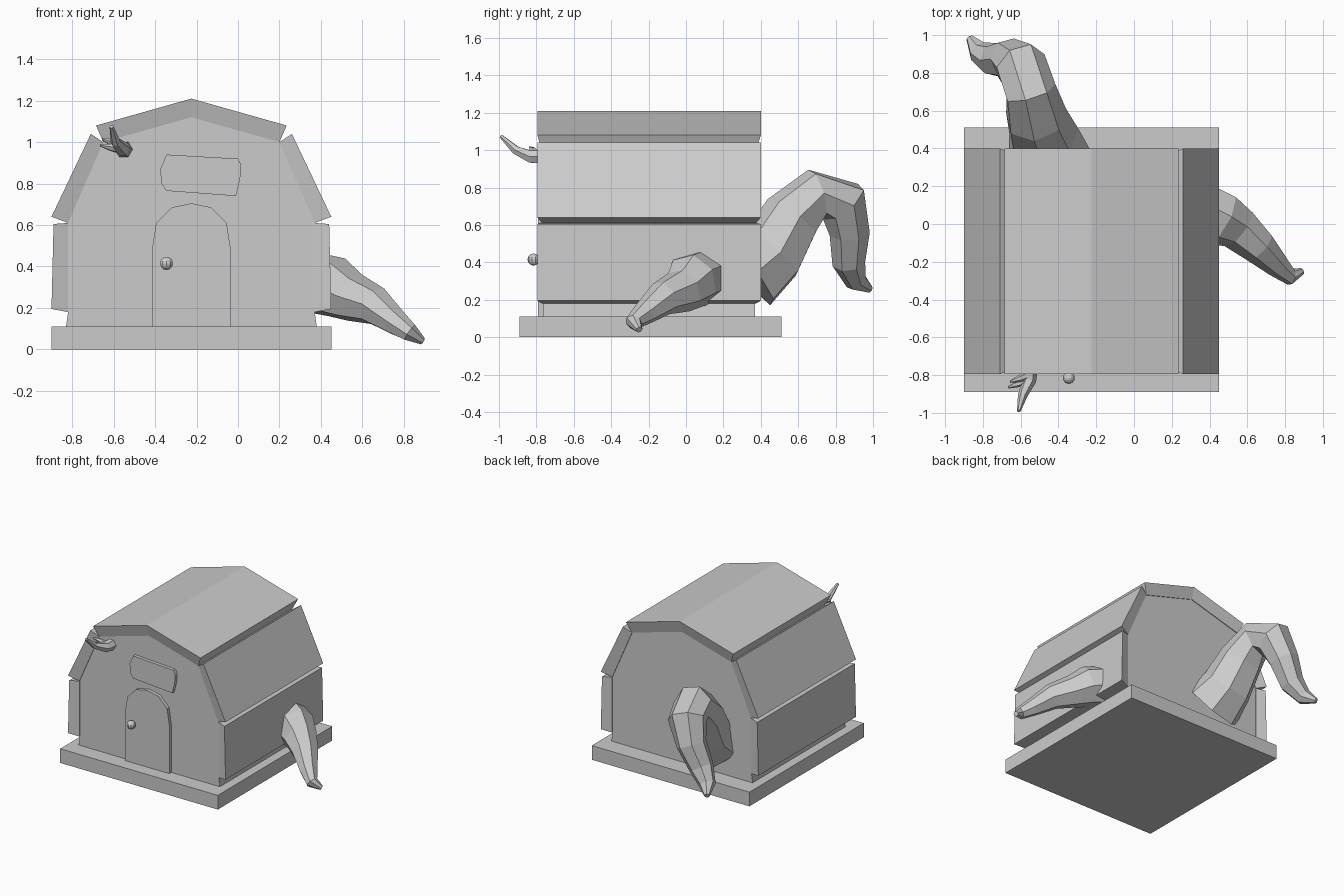
import bpy
import bmesh
import math
from mathutils import Vector

cube = bpy.data.objects.get("Cube")
if cube:
    bpy.data.objects.remove(cube, do_unlink=True)

grey = bpy.data.materials.new("plain grey")
grey.use_nodes = True
grey.diffuse_color = (0.6, 0.6, 0.6, 1)
grey.node_tree.nodes["Principled BSDF"].inputs["Base Color"].default_value = grey.diffuse_color

CX = -0.225  # middle of the house


def finish(name, bm):
    bmesh.ops.recalc_face_normals(bm, faces=bm.faces)
    mesh = bpy.data.meshes.new(name)
    bm.to_mesh(mesh)
    bm.free()
    mesh.materials.append(grey)
    obj = bpy.data.objects.new(name, mesh)
    bpy.context.collection.objects.link(obj)
    return obj


def prism(name, points, front, back):
    """Extrude an x-z outline along y; a third value insets a point's ends."""
    bm = bmesh.new()
    ends = []
    for y, sign in ((front, 1), (back, -1)):
        ring = [bm.verts.new((p[0], y + sign * (p[2] if len(p) > 2 else 0), p[1])) for p in points]
        bm.faces.new(ring)
        ends.append(ring)
    a, b = ends
    for i in range(len(points)):
        j = (i + 1) % len(points)
        bm.faces.new((a[i], a[j], b[j], b[i]))
    return finish(name, bm)


def flip(points):
    return [(2 * CX - p[0], *p[1:]) for p in points]


def limb(name, path, sides=7):
    """Faceted tapering tube through (x, y, z, radius) stations."""
    bm = bmesh.new()
    pts = [Vector(p[:3]) for p in path]
    rings = []
    side = None
    for i, p in enumerate(pts):
        along = (pts[min(i + 1, len(pts) - 1)] - pts[max(i - 1, 0)]).normalized()
        guide = side if side else along.cross(Vector((0, 0, 1)))
        side = (guide - along * guide.dot(along)).normalized()
        up = along.cross(side)
        ring = []
        for k in range(sides):
            t = math.tau * k / sides
            ring.append(bm.verts.new(p + (side * math.cos(t) + up * math.sin(t)) * path[i][3]))
        rings.append(ring)
    for a, b in zip(rings, rings[1:]):
        for k in range(sides):
            j = (k + 1) % sides
            bm.faces.new((a[k], a[j], b[j], b[k]))
    bm.faces.new(rings[0])
    bm.faces.new(rings[-1])
    return finish(name, bm)


# Base slab and house body
prism("base_slab", [(-0.9, 0), (0.45, 0), (0.45, 0.11), (-0.9, 0.11)], -0.89, 0.51)
half = [(0.38, 0.11), (0.37, 0.18), (0.37, 0.61), (0.2, 1.0)]
prism("house_body", half + [(CX, 1.12)] + flip(half)[::-1], -0.765, 0.37)

# Roof and wall panels, mirrored to both sides
IN = 0.025
panels = {
    "roof_panel": [(CX, 1.12, IN), (CX, 1.21), (0.235, 1.08), (0.2, 1.0, IN)],
    "upper_panel": [(0.2, 1.0, IN), (0.26, 1.04), (0.45, 0.64), (0.37, 0.61, IN)],
    "lower_panel": [(0.37, 0.61, IN), (0.44, 0.605), (0.45, 0.195), (0.37, 0.18, IN)],
}
for name, outline in panels.items():
    prism(name + "_left", outline, -0.795, 0.4)
    prism(name + "_right", flip(outline), -0.795, 0.4)

# Arched door with knob, and blank sign board
arch = [(-0.035, 0.11), (-0.035, 0.48), (-0.055, 0.61), (-0.13, 0.685)]
prism("door", arch + [(CX, 0.705)] + flip(arch)[::-1], -0.79, -0.75)
prism("sign_board", [(-0.345, 0.94), (0.0, 0.92), (0.015, 0.89), (0.01, 0.82),
                     (-0.01, 0.74), (-0.345, 0.765), (-0.37, 0.8), (-0.375, 0.87)], -0.79, -0.75)
bm = bmesh.new()
bmesh.ops.create_uvsphere(bm, u_segments=10, v_segments=8, radius=0.032)
knob = finish("door_knob", bm)
knob.location = (-0.345, -0.815, 0.415)

# Large arching limb at the back
limb("back_limb", [
    (-0.45, 0.33, 0.35, 0.23), (-0.48, 0.46, 0.45, 0.19), (-0.52, 0.57, 0.64, 0.165),
    (-0.55, 0.7, 0.765, 0.14), (-0.6, 0.84, 0.72, 0.14), (-0.66, 0.875, 0.56, 0.11),
    (-0.74, 0.87, 0.4, 0.09), (-0.82, 0.91, 0.3, 0.06), (-0.87, 0.985, 0.255, 0.02)])

# Shorter limb drooping from the side
limb("side_limb", [
    (0.36, 0.08, 0.32, 0.15), (0.46, 0.03, 0.3, 0.15), (0.55, -0.02, 0.25, 0.12),
    (0.66, -0.12, 0.21, 0.095), (0.76, -0.22, 0.13, 0.065),
    (0.83, -0.28, 0.08, 0.045), (0.89, -0.25, 0.04, 0.018)])

# Small claw reaching out of the front wall
limb("claw_arm", [
    (-0.55, -0.74, 0.965, 0.045), (-0.555, -0.83, 0.965, 0.037),
    (-0.59, -0.91, 1.0, 0.025), (-0.61, -0.99, 1.075, 0.01)], 6)
limb("claw_finger_low", [
    (-0.56, -0.81, 0.965, 0.025), (-0.61, -0.845, 0.975, 0.02), (-0.665, -0.865, 0.985, 0.006)], 6)
limb("claw_finger_high", [
    (-0.56, -0.8, 0.97, 0.025), (-0.61, -0.82, 1.0, 0.018), (-0.655, -0.835, 1.015, 0.006)], 6)
